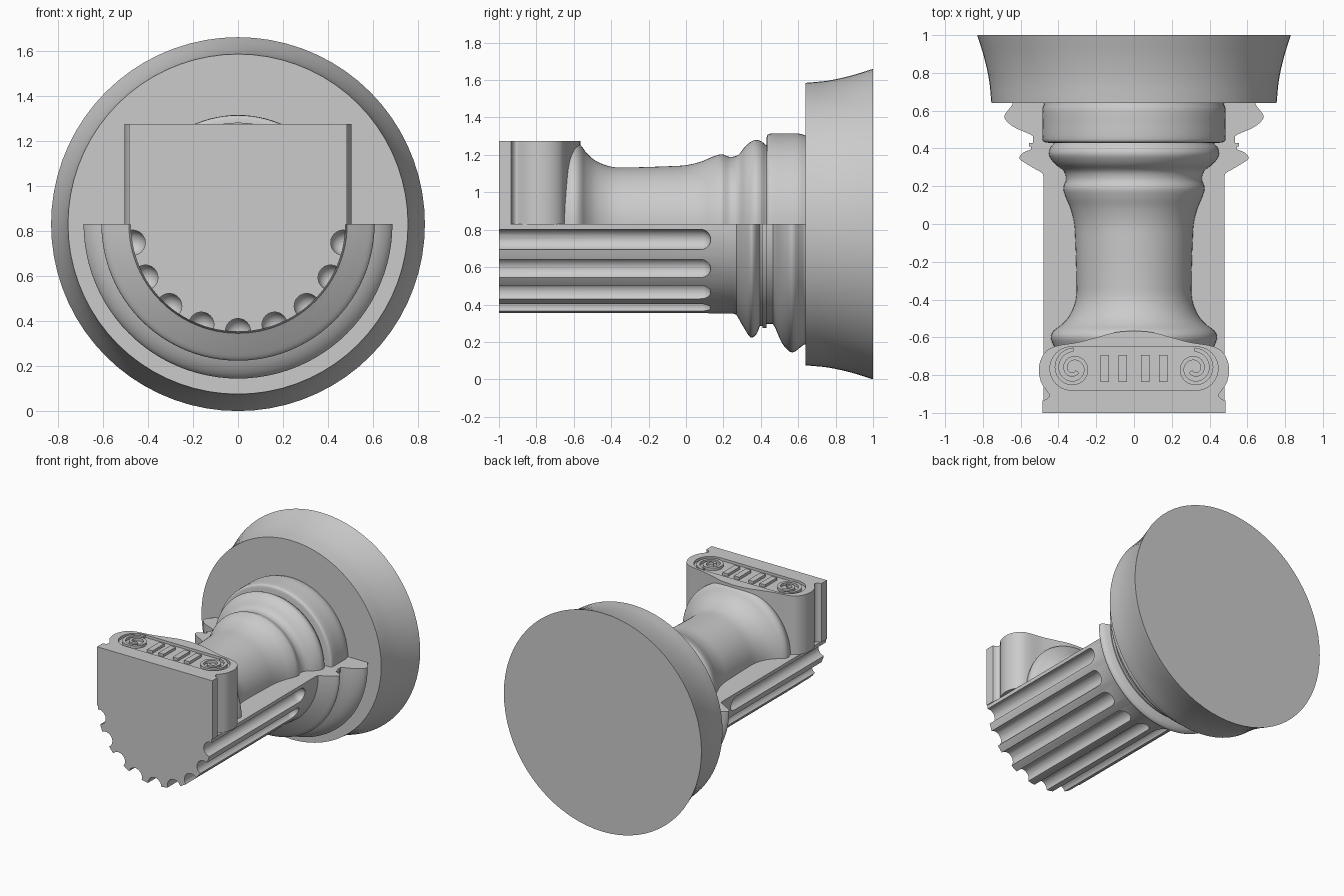
import bpy, bmesh
from math import sin, cos, pi, radians
from mathutils import Vector

if "Cube" in bpy.data.objects:
    bpy.data.objects.remove(bpy.data.objects["Cube"])

AXIS_Z = 0.83          # height of the long axis
TOP = 1.275            # top of the scroll block


def curve(pts, n=4):
    """Catmull-Rom smoothing of a 2D profile."""
    p = [Vector(q) for q in pts]
    p = [2 * p[0] - p[1]] + p + [2 * p[-1] - p[-2]]
    out = []
    for a, b, c, d in zip(p, p[1:], p[2:], p[3:]):
        for i in range(n):
            t = i / n
            out.append(0.5 * (2 * b + (c - a) * t + (2 * a - 5 * b + 4 * c - d) * t ** 2
                              + (3 * b - a - 3 * c + d) * t ** 3))
    return [tuple(v) for v in out] + [tuple(pts[-1])]


def finish(name, bm, angle=35):
    bmesh.ops.recalc_face_normals(bm, faces=bm.faces)
    me = bpy.data.meshes.new(name)
    bm.to_mesh(me)
    bm.free()
    ob = bpy.data.objects.new(name, me)
    bpy.context.collection.objects.link(ob)
    smooth(ob, angle)
    return ob


def smooth(ob, angle=35):
    bpy.ops.object.select_all(action='DESELECT')
    ob.select_set(True)
    bpy.context.view_layer.objects.active = ob
    bpy.ops.object.shade_smooth_by_angle(angle=radians(angle))


def lathe(name, prof, a0=0, a1=2 * pi, steps=64, cx=0, cz=AXIS_Z):
    """Revolve (y, radius) points around a y-parallel axis; part turns get a flat cap."""
    bm = bmesh.new()
    rings = []
    for i in range(steps + 1):
        a = a0 + (a1 - a0) * i / steps
        rings.append([bm.verts.new((cx + r * cos(a), y, cz + r * sin(a))) for y, r in prof])
    for A, B in zip(rings, rings[1:]):
        for j in range(len(prof) - 1):
            bm.faces.new((A[j], A[j + 1], B[j + 1], B[j]))
    bmesh.ops.remove_doubles(bm, verts=bm.verts, dist=1e-5)
    edges = [e for e in bm.edges if e.is_boundary]
    if edges:
        bmesh.ops.edgeloop_fill(bm, edges=edges)
    return finish(name, bm)


def prism(name, outline, z0, z1):
    bm = bmesh.new()
    f = bm.faces.new([bm.verts.new((x, y, z0)) for x, y in outline])
    top = bmesh.ops.extrude_face_region(bm, geom=[f])
    bmesh.ops.translate(bm, vec=(0, 0, z1 - z0),
                        verts=[v for v in top['geom'] if isinstance(v, bmesh.types.BMVert)])
    return finish(name, bm)


def cut(ob, cutter):
    mod = ob.modifiers.new('cut', 'BOOLEAN')
    mod.operation, mod.object, mod.solver = 'DIFFERENCE', cutter, 'EXACT'
    bpy.context.view_layer.objects.active = ob
    bpy.ops.object.modifier_apply(modifier=mod.name)
    bpy.data.objects.remove(cutter)


# Round flared plinth
lathe('plinth', [(0.64, 0)] + curve([(0.64, 0.755), (0.76, 0.767), (0.88, 0.793), (1, 0.83)])
      + [(1, 0)], steps=72)

# Lower half: wide shaft with two base mouldings
lower = [(-1, 0), (-1, 0.478), (0.25, 0.478)]
lower += curve([(0.27, 0.485), (0.31, 0.555), (0.345, 0.605), (0.375, 0.59), (0.395, 0.545)])
lower += [(0.41, 0.545), (0.41, 0.555), (0.43, 0.555), (0.43, 0.535), (0.465, 0.535)]
lower += curve([(0.475, 0.55), (0.51, 0.63), (0.545, 0.675), (0.575, 0.685), (0.61, 0.66),
                (0.63, 0.645)])
lower += [(0.65, 0.64), (0.65, 0)]
shaft = lathe('fluted_shaft', lower, pi, 2 * pi, 48)

# Round-ended flutes, nine at 20 degree spacing
R = 0.056
for k in range(9):
    a = radians(190 + 20 * k)
    prof = [(-1.2, 0), (-1.2, R)] + [(0.076 + R * sin(t * pi / 12), R * cos(t * pi / 12))
                                     for t in range(6)] + [(0.076 + R, 0)]
    cut(shaft, lathe('flute_cutter', prof, steps=24, cx=0.475 * cos(a),
                     cz=AXIS_Z + 0.475 * sin(a)))
smooth(shaft)

# Upper half: slender waisted column with ring mouldings
upper = [(-0.7, 0)]
upper += curve([(-0.7, 0.40), (-0.645, 0.425), (-0.6, 0.44), (-0.565, 0.425), (-0.53, 0.38),
                (-0.48, 0.338), (-0.4, 0.308), (-0.3, 0.304), (-0.1, 0.31), (0, 0.316),
                (0.08, 0.335), (0.14, 0.36), (0.19, 0.374), (0.235, 0.36), (0.28, 0.372),
                (0.32, 0.42), (0.365, 0.45), (0.4, 0.445), (0.425, 0.425)])
upper += [(0.435, 0.42), (0.435, 0)]
lathe('waisted_column', upper, 0, pi, 48, cz=AXIS_Z - 0.001)

# Upper collar against the plinth
lathe('collar', [(0.43, 0)] + curve([(0.43, 0.455), (0.436, 0.478), (0.46, 0.485), (0.53, 0.485),
                                     (0.6, 0.485), (0.63, 0.478), (0.65, 0.472)])
      + [(0.65, 0)], 0, pi, 48, cz=AXIS_Z - 0.001)

# Scroll block at the front end
half = curve([(0, -0.565), (0.1, -0.574), (0.2, -0.601), (0.3, -0.627), (0.4, -0.643),
              (0.455, -0.665), (0.49, -0.71), (0.504, -0.77), (0.493, -0.835), (0.465, -0.88),
              (0.448, -0.905), (0.46, -0.925), (0.484, -0.935)])
half += [(0.484, -1)]
block = prism('scroll_block', half + [(-x, y) for x, y in reversed(half[1:])],
              AXIS_Z - 0.001, TOP)

# Shallow recess in the block top
CY, CX, SR = -0.765, 0.33, 0.115
stadium = [(CX + SR * cos(a), CY + SR * sin(a)) for a in [-pi / 2 + pi * i / 20 for i in range(21)]]
stadium += [(-x, 2 * CY - y) for x, y in stadium]
cut(block, prism('recess_cutter', stadium, TOP - 0.02, TOP + 0.1))
smooth(block)

# Raised spirals and short flute strips inside the recess
for s, side in ((1, 'right'), (-1, 'left')):
    outer, inner = [], []
    for i in range(49):
        t = i / 48
        a, r = pi / 2 - t * 3.3 * pi, 0.1 - 0.075 * t
        for lst, d in ((outer, 0.011), (inner, -0.011)):
            lst.append((s * (0.32 + (r + d) * cos(a)), CY + (r + d) * sin(a)))
    prism('spiral_' + side, outer + inner[::-1], TOP - 0.025, TOP)
    for n, x in enumerate((0.06, 0.155)):
        w, h = 0.022, 0.072
        prism(f'strip_{side}_{n}', [(s * x - w, CY - h), (s * x + w, CY - h),
                                    (s * x + w, CY + h), (s * x - w, CY + h)], TOP - 0.025, TOP)
